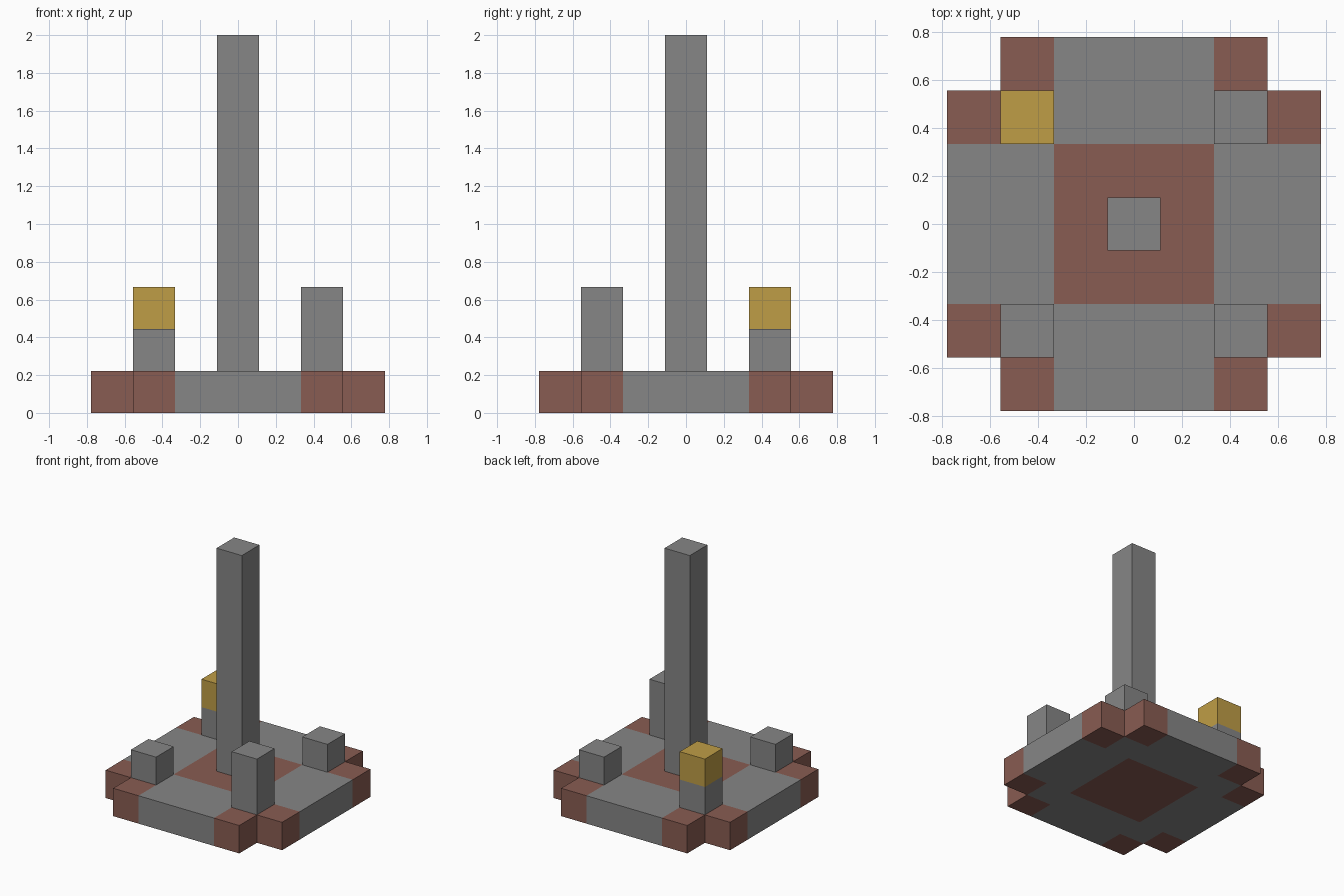
import bpy
import bmesh
from mathutils import Matrix, Vector

if "Cube" in bpy.data.objects:
    bpy.data.objects.remove(bpy.data.objects["Cube"], do_unlink=True)

U = 2 / 9  # edge of one building block


def make_material(name, rgb):
    mat = bpy.data.materials.new(name)
    mat.use_nodes = True
    mat.diffuse_color = (*rgb, 1)
    mat.node_tree.nodes["Principled BSDF"].inputs["Base Color"].default_value = (*rgb, 1)
    return mat


STONE = make_material("grey_stone", (0.24, 0.24, 0.24))
BRICK = make_material("red_brick", (0.25, 0.107, 0.084))
GOLD = make_material("gold", (0.52, 0.337, 0.061))


def add_object(name, bm, materials):
    bmesh.ops.recalc_face_normals(bm, faces=bm.faces)
    mesh = bpy.data.meshes.new(name)
    bm.to_mesh(mesh)
    bm.free()
    for mat in materials:
        mesh.materials.append(mat)
    obj = bpy.data.objects.new(name, mesh)
    bpy.context.collection.objects.link(obj)
    return obj


def block(name, x, y, bottom, height, mat):
    """Square block, positioned and sized in block units."""
    bm = bmesh.new()
    place = Matrix.Translation(Vector((x, y, bottom + height / 2)) * U)
    size = Matrix.Diagonal((U, U, height * U, 1))
    bmesh.ops.create_cube(bm, size=1, matrix=place @ size)
    return add_object(name, bm, [mat])


def is_brick(x, y):
    """Brick fills the centre square and the cells beside the notched corners."""
    low, high = sorted((abs(x), abs(y)))
    return high == 1 or (low, high) in {(0, 0), (2, 3)}


# Base: a seven by seven slab with its corner cells removed
bm = bmesh.new()
bmesh.ops.create_grid(bm, x_segments=7, y_segments=7, size=3.5 * U)
corners = [f for f in bm.faces
           if min(abs(c) for c in f.calc_center_median().xy) > 2.5 * U]
bmesh.ops.delete(bm, geom=corners, context='FACES')
result = bmesh.ops.extrude_face_region(bm, geom=bm.faces[:], use_keep_orig=True)
top_verts = [g for g in result["geom"] if isinstance(g, bmesh.types.BMVert)]
bmesh.ops.translate(bm, verts=top_verts, vec=(0, 0, U))
bmesh.ops.recalc_face_normals(bm, faces=bm.faces)

# Brick pattern: each face takes the colour of the cell just behind it
for face in bm.faces:
    cell = (face.calc_center_median() - face.normal * U * 0.4) / U
    face.material_index = int(is_brick(round(cell.x), round(cell.y)))
add_object("base", bm, [STONE, BRICK])

# Central column and the four corner posts
block("central_column", 0, 0, 1, 8, STONE)
block("front_left_post", 2, -2, 1, 2, STONE)
block("front_right_post", -2, -2, 1, 1, STONE)
block("back_left_post", 2, 2, 1, 1, STONE)
block("back_right_post", -2, 2, 1, 1, STONE)
block("gold_cap", -2, 2, 2, 1, GOLD)
